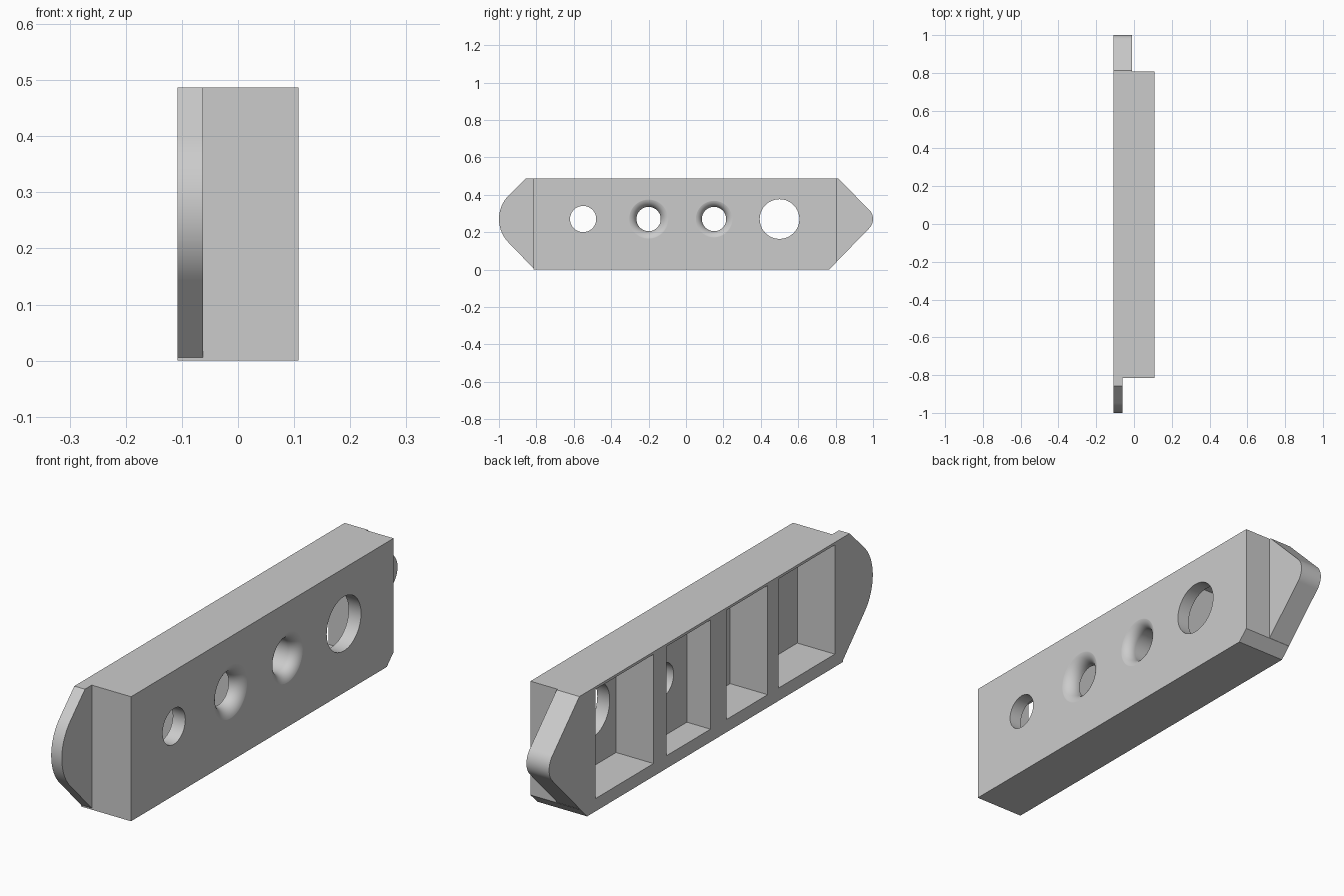
import bpy, bmesh, math

if "Cube" in bpy.data.objects:
    bpy.data.objects.remove(bpy.data.objects["Cube"], do_unlink=True)

BACK, FACE = -0.108, 0.108      # x of the open side and of the drilled side
HEIGHT, MID = 0.487, 0.27       # total height, height of hole centres

grey = bpy.data.materials.new("light grey")
grey.use_nodes = True
grey.diffuse_color = (0.6, 0.6, 0.6, 1)
grey.node_tree.nodes["Principled BSDF"].inputs["Base Color"].default_value = (0.6, 0.6, 0.6, 1)


def make_object(name, bm):
    bmesh.ops.recalc_face_normals(bm, faces=bm.faces)
    mesh = bpy.data.meshes.new(name)
    bm.to_mesh(mesh)
    bm.free()
    mesh.materials.append(grey)
    obj = bpy.data.objects.new(name, mesh)
    bpy.context.collection.objects.link(obj)
    return obj


def prism(name, outline, x0, x1):
    """Extrude a (y, z) outline along x."""
    bm = bmesh.new()
    face = bm.faces.new([bm.verts.new((x0, y, z)) for y, z in outline])
    ext = bmesh.ops.extrude_face_region(bm, geom=[face])["geom"]
    bmesh.ops.translate(bm, vec=(x1 - x0, 0, 0),
                        verts=[v for v in ext if isinstance(v, bmesh.types.BMVert)])
    return make_object(name, bm)


def lathe(name, y, z, profile, sides=64):
    """Stack rings of (x, radius) around an axis along x."""
    bm = bmesh.new()
    rings = []
    for x, r in profile:
        angles = [2 * math.pi * i / sides for i in range(sides)]
        rings.append([bm.verts.new((x, y + r * math.cos(a), z + r * math.sin(a))) for a in angles])
    for low, high in zip(rings, rings[1:]):
        for i in range(sides):
            j = (i + 1) % sides
            bm.faces.new((low[i], low[j], high[j], high[i]))
    bm.faces.new(rings[0])
    bm.faces.new(rings[-1])
    return make_object(name, bm)


def rect(y0, y1, z0, z1):
    return [(y0, z0), (y1, z0), (y1, z1), (y0, z1)]


def arc(cy, cz, r, start, end, steps=20):
    angles = [math.radians(start + (end - start) * i / steps) for i in range(steps + 1)]
    return [(cy + r * math.cos(a), cz + r * math.sin(a)) for a in angles]


def combine(target, tool, operation):
    mod = target.modifiers.new(operation, "BOOLEAN")
    mod.operation = operation
    mod.solver = "EXACT"
    mod.object = tool
    bpy.context.view_layer.objects.active = target
    bpy.ops.object.modifier_apply(modifier=mod.name)
    bpy.data.objects.remove(tool, do_unlink=True)


# Main block with a chamfered lower back corner
block = prism("mounting_block",
              [(-0.815, 0), (0.765, 0), (0.807, 0.042), (0.807, HEIGHT), (-0.815, HEIGHT)],
              BACK, FACE)

# Thin, broadly rounded front tab
front = [(-0.79, HEIGHT), (-0.857, HEIGHT)] + arc(-0.82, MID, 0.18, 135, 225)
front += [(-0.815, 0.006), (-0.79, 0.006)]
combine(block, prism("front_tab", front, BACK, -0.062), "UNION")

# Thicker, pointed back tab
back = [(0.74, 0.0), (0.765, 0.0)] + arc(0.93, MID, 0.07, -45, 45) + [(0.813, HEIGHT), (0.74, HEIGHT)]
combine(block, prism("back_tab", back, BACK, -0.01), "UNION")

# Pockets on the open side, leaving three ribs between them
for y0, y1, floor in [(-0.765, -0.418, 0.054), (-0.35, -0.096, 0.054),
                      (0.003, 0.275, -0.006), (0.355, 0.714, 0.054)]:
    combine(block, prism("pocket", rect(y0, y1, 0.05, 0.477), BACK - 0.05, floor), "DIFFERENCE")

# Through holes: plain ones, and ones with a rounded mouth
for y, radius, flare in [(-0.55, 0.07, 0), (-0.2, 0.065, 0.05),
                         (0.15, 0.065, 0.042), (0.5, 0.106, 0)]:
    profile = [(-0.04, radius)]
    if flare:
        for i in range(13):
            a = math.pi / 2 * i / 12
            profile.append((FACE + 0.001 - flare * (1 - math.sin(a)),
                            radius + flare * (1 - math.cos(a))))
    profile.append((FACE + 0.05, radius + flare))
    combine(block, lathe("hole", y, MID, profile), "DIFFERENCE")

# Smooth curved surfaces, crisp edges
bpy.ops.object.select_all(action="DESELECT")
block.select_set(True)
bpy.context.view_layer.objects.active = block
bpy.ops.object.shade_smooth_by_angle(angle=math.radians(30))
weighted = block.modifiers.new("weighted normals", "WEIGHTED_NORMAL")
weighted.keep_sharp = True
